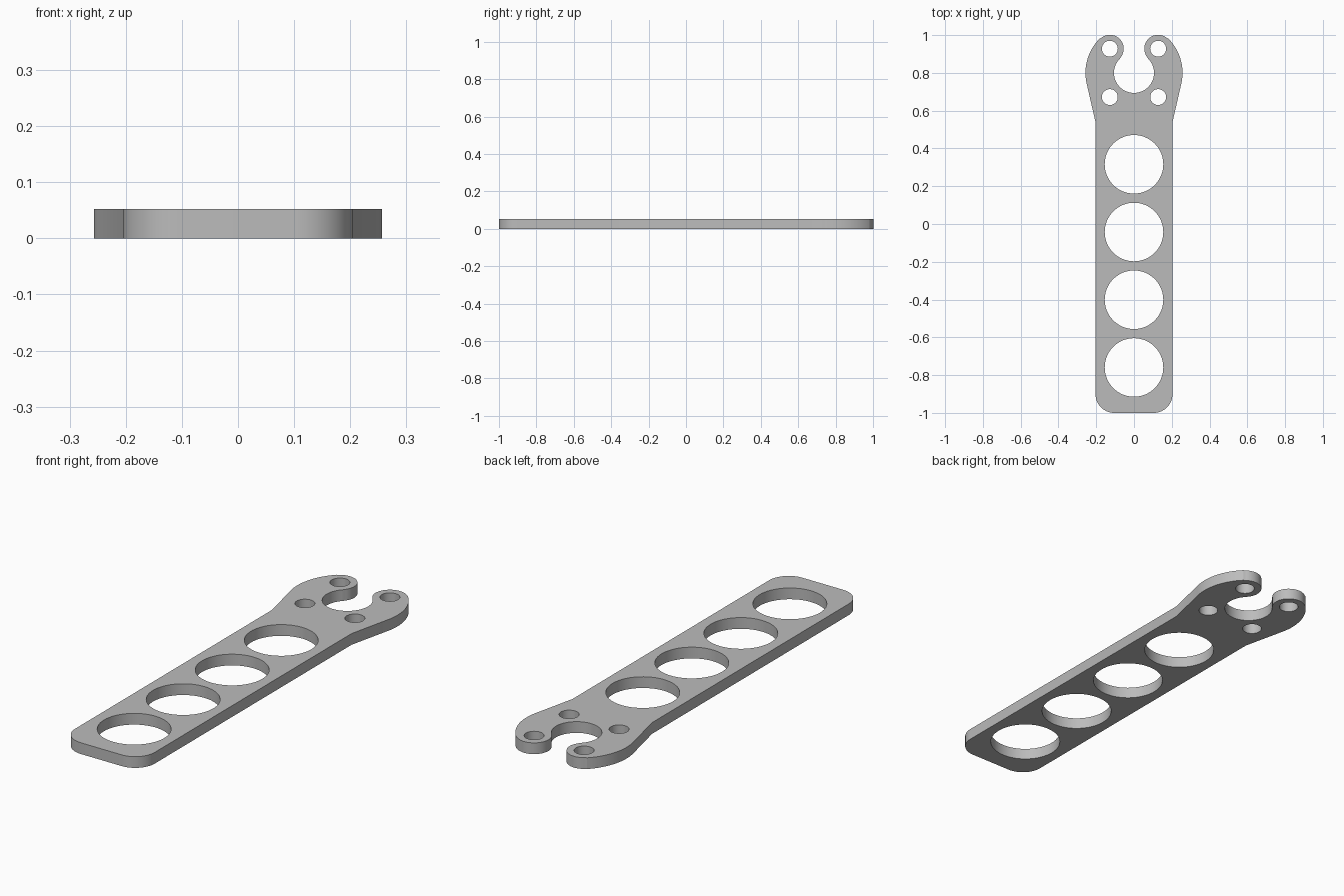
import bpy
import bmesh
from math import cos, sin, radians, atan2, acos, hypot, degrees

if "Cube" in bpy.data.objects:
    bpy.data.objects.remove(bpy.data.objects["Cube"], do_unlink=True)

THICK = 0.052
HALF_W = 0.204
HEAD_Y = 0.8        # centre of the rounded head
HEAD_R = 0.257
JAW_R = 0.106       # open round notch
BOLT = 0.128        # bolt offset from the head centre
CORNER = 0.1
NECK_Y = 0.54


def arc(cx, cy, r, start, end, steps):
    """Points along an arc, angles in degrees."""
    angles = [radians(start + (end - start) * i / steps) for i in range(steps + 1)]
    return [(cx + r * cos(a), cy + r * sin(a)) for a in angles]


def circle(cx, cy, r, steps=64):
    return arc(cx, cy, r, 0, 360, steps)[:-1]


# Right half of the outline, from the handle end round to the notch
tip_r = (HEAD_R - JAW_R) / 2 - 0.002
dx, dy = HALF_W, NECK_Y - HEAD_Y
tangent = degrees(atan2(dy, dx) + acos(HEAD_R / hypot(dx, dy)))
half = arc(HALF_W - CORNER, -1 + CORNER, CORNER, -90, 0, 16)
half.append((HALF_W, NECK_Y))
half += arc(0, HEAD_Y, HEAD_R, tangent, 45, 24)
half += arc(BOLT, HEAD_Y + BOLT, tip_r, 50, 220, 32)
half += arc(0, HEAD_Y, JAW_R, 45, -90, 32)
outline = half + [(-x, y) for x, y in reversed(half[:-1])]

# Large lightening holes and the four bolt holes
loops = [outline]
loops += [circle(0, 0.316 - 0.3585 * i, 0.155) for i in range(4)]
loops += [circle(sx * BOLT, HEAD_Y + sy * BOLT, 0.042, 48)
          for sx in (-1, 1) for sy in (-1, 1)]

# Filled flat profile with holes, given thickness
curve = bpy.data.curves.new("plate_profile", "CURVE")
curve.dimensions = "2D"
curve.fill_mode = "BOTH"
curve.extrude = THICK / 2
for pts in loops:
    spline = curve.splines.new("POLY")
    spline.points.add(len(pts) - 1)
    for point, (x, y) in zip(spline.points, pts):
        point.co = (x, y, 0, 1)
    spline.use_cyclic_u = True

plate = bpy.data.objects.new("wrench_plate", curve)
bpy.context.collection.objects.link(plate)
bpy.ops.object.select_all(action="DESELECT")
plate.select_set(True)
bpy.context.view_layer.objects.active = plate
bpy.ops.object.convert(target="MESH")
plate = bpy.context.object
plate.name = "wrench_plate"

# Weld the faces to the walls and stand the plate on the ground
bm = bmesh.new()
bm.from_mesh(plate.data)
bmesh.ops.remove_doubles(bm, verts=bm.verts, dist=0.0001)
bmesh.ops.translate(bm, verts=bm.verts, vec=(0, 0, THICK / 2))
bmesh.ops.recalc_face_normals(bm, faces=bm.faces)
bm.to_mesh(plate.data)
bm.free()

# Plain grey metal
grey = bpy.data.materials.new("plain_grey")
grey.use_nodes = True
color = (0.5, 0.5, 0.5, 1)
grey.diffuse_color = color
grey.node_tree.nodes["Principled BSDF"].inputs["Base Color"].default_value = color
plate.data.materials.clear()
plate.data.materials.append(grey)

bpy.ops.object.shade_smooth_by_angle(angle=radians(20))
